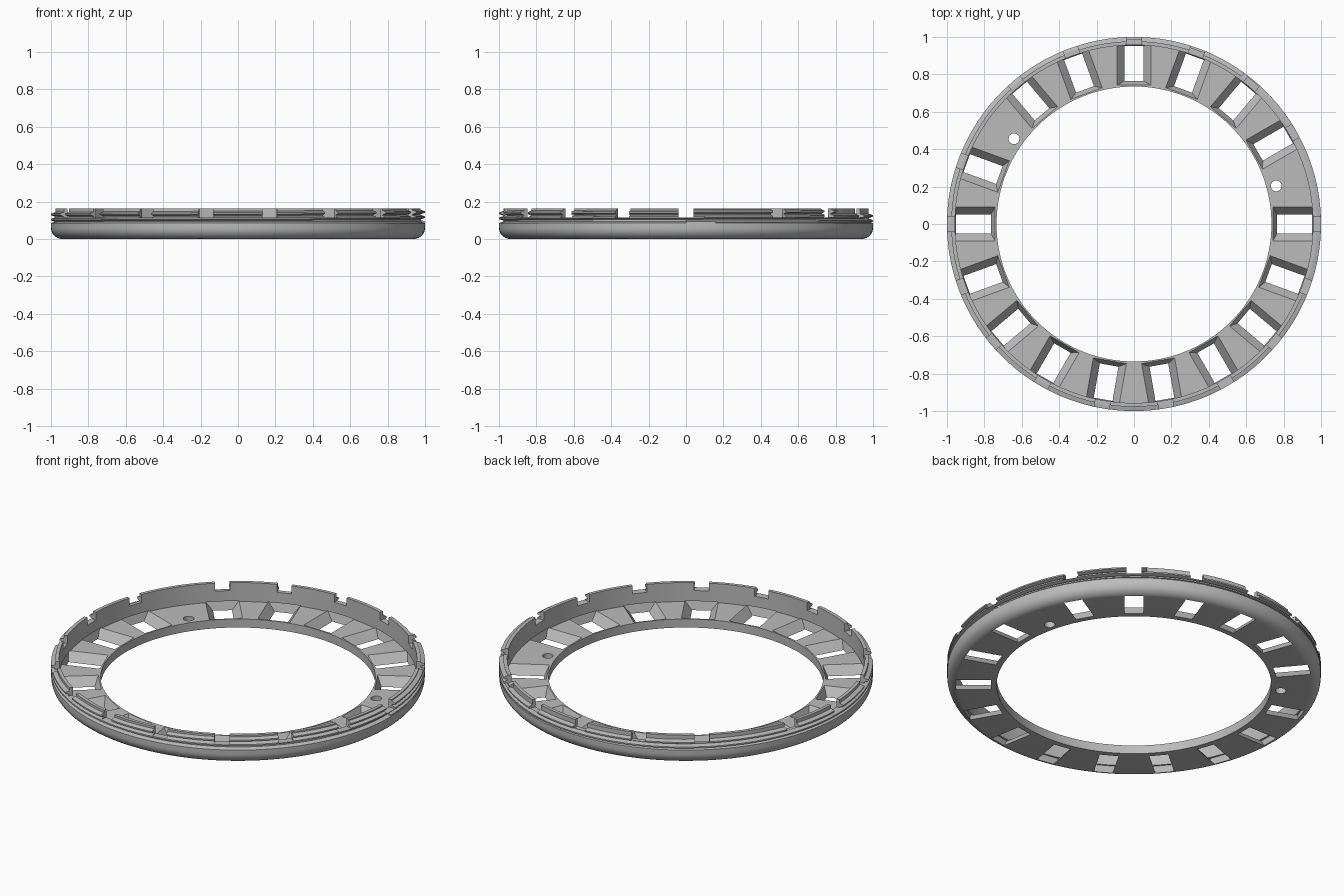
import bpy, bmesh, math
from mathutils import Matrix, Vector

cube = bpy.data.objects.get("Cube")
if cube:
    bpy.data.objects.remove(cube, do_unlink=True)

SEG = 180
INNER, WALL_IN, ROOT, OUTER = 0.735, 0.957, 0.977, 1.0
FLOOR, SHOULDER, TOP = 0.05, 0.085, 0.162
WINDOWS = [90, 70, 50, 30, 160, 130, 110] + [-20 * i for i in range(10)]

grey = bpy.data.materials.new("plain grey")
grey.use_nodes = True
colour = (0.5, 0.5, 0.5, 1)
grey.diffuse_color = colour
grey.node_tree.nodes["Principled BSDF"].inputs["Base Color"].default_value = colour


def finish(name, bm):
    bmesh.ops.recalc_face_normals(bm, faces=bm.faces)
    mesh = bpy.data.meshes.new(name)
    bm.to_mesh(mesh)
    bm.free()
    obj = bpy.data.objects.new(name, mesh)
    bpy.context.collection.objects.link(obj)
    mesh.materials.append(grey)
    return obj


def skin(bm, loops, closed):
    """Join matching cross-sections into a tube."""
    n = len(loops[0])
    for i in range(len(loops) if closed else len(loops) - 1):
        a, b = loops[i], loops[(i + 1) % len(loops)]
        for j in range(n):
            k = (j + 1) % n
            bm.faces.new((a[j], a[k], b[k], b[j]))
    if not closed:
        bm.faces.new(loops[0])
        bm.faces.new(loops[-1])


def section(bm, profile, angle, lift=0):
    return [bm.verts.new((r * math.cos(angle), r * math.sin(angle), z + lift))
            for r, z in profile]


# Ring body: flat floor, rounded lower corner, thin upright wall
RAD = 0.06
corner = [(OUTER - RAD + RAD * math.sin(t), RAD - RAD * math.cos(t))
          for t in (math.pi / 2 * i / 8 for i in range(9))]
profile = [(INNER, 0)] + corner + [(OUTER, SHOULDER), (ROOT, SHOULDER + 0.008),
           (ROOT, TOP), (WALL_IN, TOP), (WALL_IN, FLOOR), (INNER, FLOOR)]
bm = bmesh.new()
skin(bm, [section(bm, profile, math.tau * i / SEG) for i in range(SEG)], True)
ring = finish("ring_body", bm)

# Screw thread: a trapezoid ridge climbing round the wall
PITCH, TURNS = 0.027, 2.15
ridge = [(ROOT - 0.008, -0.013), (ROOT, -0.012), (OUTER, -0.004),
         (OUTER, 0.004), (ROOT, 0.012), (ROOT - 0.008, 0.013)]
bm = bmesh.new()
steps = int(SEG * TURNS)
skin(bm, [section(bm, ridge, math.tau * i / SEG, 0.09 + PITCH * i / SEG)
          for i in range(steps + 1)], False)
thread = finish("screw_thread", bm)


# Cutters: tapered windows, rim notches and two pin holes
def tapered_block(bm, low, high, turn):
    corners = []
    for x0, x1, half, z in (low, high):
        corners.append([bm.verts.new(turn @ Vector(p)) for p in
                        ((x0, -half, z), (x1, -half, z), (x1, half, z), (x0, half, z))])
    skin(bm, corners, False)


bm = bmesh.new()
for degrees in WINDOWS:
    turn = Matrix.Rotation(math.radians(degrees), 4, "Z")
    tapered_block(bm, (0.768, 0.95, 0.047, -0.005), (0.741, 0.966, 0.092, 0.053), turn)
    tapered_block(bm, (0.9, 1.1, 0.04, 0.115), (0.9, 1.1, 0.04, 0.2), turn)
for degrees in (15, 144.6):
    spot = Matrix.Rotation(math.radians(degrees), 4, "Z") @ Matrix.Translation((0.787, 0, 0.03))
    bmesh.ops.create_cone(bm, cap_ends=True, segments=24, radius1=0.029,
                          radius2=0.029, depth=0.1, matrix=spot)
cutter = finish("cutter", bm)
cutter.hide_render = True

for obj in (ring, thread):
    cut = obj.modifiers.new("cut", "BOOLEAN")
    cut.operation = "DIFFERENCE"
    cut.solver = "EXACT"
    cut.object = cutter
    bpy.ops.object.select_all(action="DESELECT")
    obj.select_set(True)
    bpy.context.view_layer.objects.active = obj
    bpy.ops.object.modifier_apply(modifier="cut")
    bpy.ops.object.shade_smooth_by_angle(angle=math.radians(25))
bpy.data.objects.remove(cutter, do_unlink=True)
